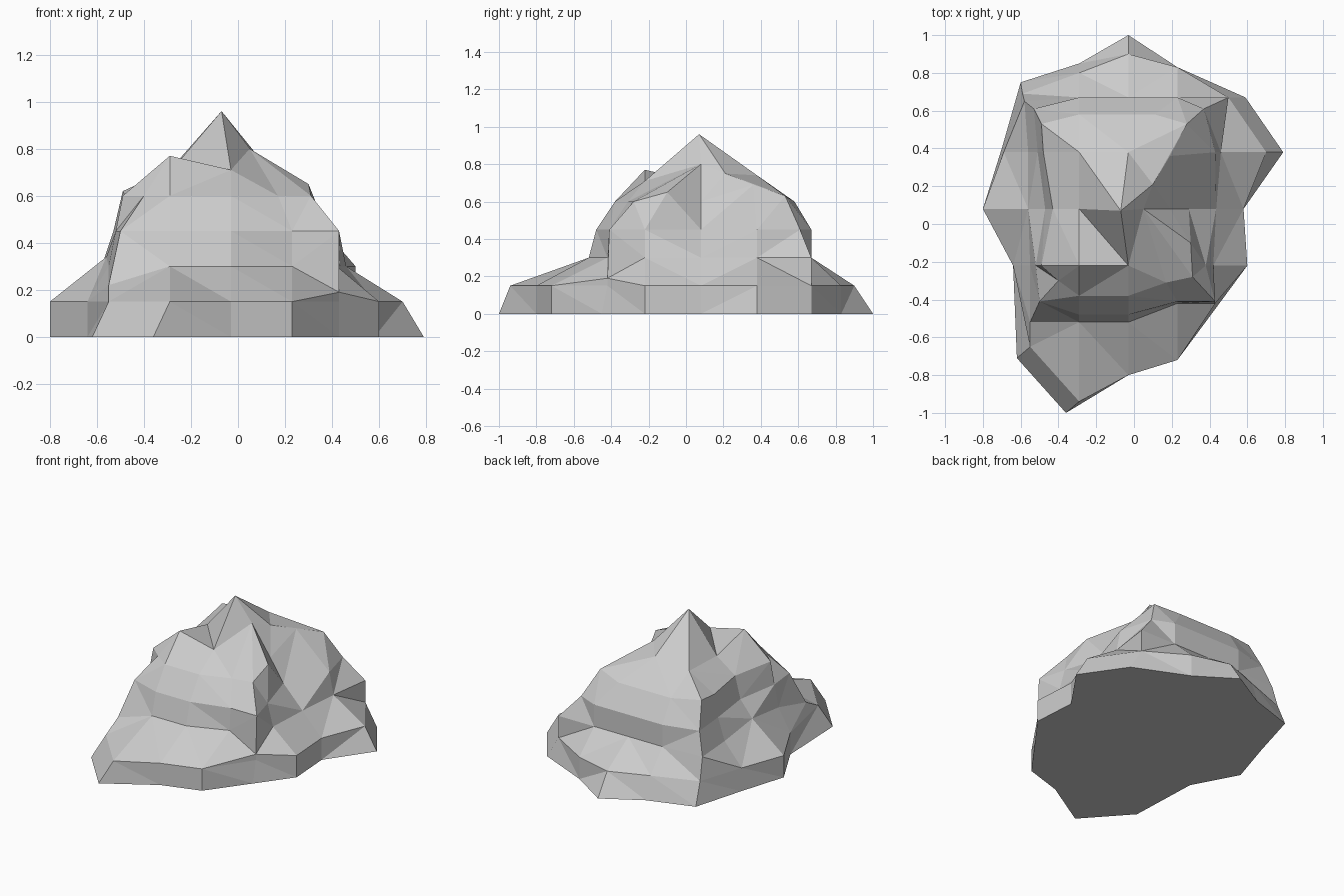
import bpy, bmesh

if "Cube" in bpy.data.objects:
    bpy.data.objects.remove(bpy.data.objects["Cube"])

# Contours run clockwise from the back, sixteen corners each: skirt footprint
foot = [(-.03, 1), (.23, .83), (.59, .67), (.79, .38), (.58, .08), (.60, -.22), (.43, -.45), (.23, -.72),
        (-.03, -.80), (-.36, -1), (-.62, -.71), (-.64, -.22), (-.80, .08), (-.70, .40), (-.60, .75), (-.29, .85)]
# Skirt top: same outline with a few corners pulled inward
shelf = list(foot)
for i, p in {0: (-.03, .90), 2: (.50, .67), 3: (.70, .38), 6: (.43, -.42), 9: (-.29, -.94),
             10: (-.55, -.65), 13: (-.69, .38), 14: (-.59, .69), 15: (-.29, .80)}.items():
    shelf[i] = p
# Foot of the steep walls
waist = [(-.03, .67), (.23, .67), (.50, .67), (.46, .38), (.435, .08), (.42, -.22), (.43, -.42), (.23, -.42),
         (-.03, -.52), (-.29, -.52), (-.55, -.52), (-.55, -.22), (-.56, .08), (-.56, .38), (-.58, .65), (-.29, .67)]
# Upper walls: pull selected corners inward from the waist
wall = list(waist)
for i, p in {2: (.37, .61), 3: (.43, .38), 4: (.29, .08), 5: (.38, -.22), 6: (.43, -.41), 7: (.23, -.41),
             8: (-.03, -.48), 9: (-.29, -.48), 10: (-.50, -.41), 11: (-.52, -.22), 12: (-.47, .08),
             13: (-.51, .38), 14: (-.53, .61)}.items():
    wall[i] = p
# Shoulder under the summit
shoulder = [(-.03, .58), (.11, .58), (.28, .53), (.19, .36), (.19, .08), (.30, -.10), (.31, -.28), (.17, -.31),
            (-.03, -.38), (-.29, -.38), (-.40, -.30), (-.49, -.22), (-.43, .08), (-.48, .38), (-.49, .53), (-.29, .58)]

bm = bmesh.new()


def ring(points, z, lifts={}):
    return [bm.verts.new((x, y, lifts.get(i, z))) for i, (x, y) in enumerate(points)]


rings = [ring(foot, 0), ring(shelf, .15), ring(waist, .30, {6: .19, 10: .22, 12: .34}),
         ring(wall, .45), ring(shoulder, .60, {2: .63, 3: .69, 5: .65, 14: .62})]

# Summit: peak, back slope, brow, right ridge, front notch, left lump, left gully, spur
peak = bm.verts.new((-.07, .07, .96))
back = bm.verts.new((-.03, .38, .74))
brow = bm.verts.new((.10, .21, .75))
ridge = bm.verts.new((.05, .08, .80))
notch = bm.verts.new((-.03, -.22, .71))
lump = bm.verts.new((-.29, -.22, .77))
gully = bm.verts.new((-.29, .08, .70))
spur = bm.verts.new((-.29, .38, .71))
rings.append([back] * 2 + [brow] * 2 + [ridge] * 3 + [notch] * 2 + [lump] * 3 + [gully] + [spur] * 2 + [back])

# Skin between successive contours, then close the summit and base
for low, high in zip(rings, rings[1:]):
    for i in range(16):
        j = (i + 1) % 16
        bm.faces.new(list(dict.fromkeys((low[i], low[j], high[j], high[i]))))
crest = [back, brow, ridge, notch, gully, spur]
for a, b in zip(crest, crest[1:] + crest[:1]):
    bm.faces.new((a, b, peak))
bm.faces.new((notch, lump, gully))
bm.faces.new(rings[0])
bmesh.ops.triangulate(bm, faces=[f for f in bm.faces if len(f.verts) == 4])
bmesh.ops.recalc_face_normals(bm, faces=bm.faces)

mesh = bpy.data.meshes.new("rocky_hill")
bm.to_mesh(mesh)
bm.free()
bpy.context.collection.objects.link(bpy.data.objects.new("rocky_hill", mesh))
